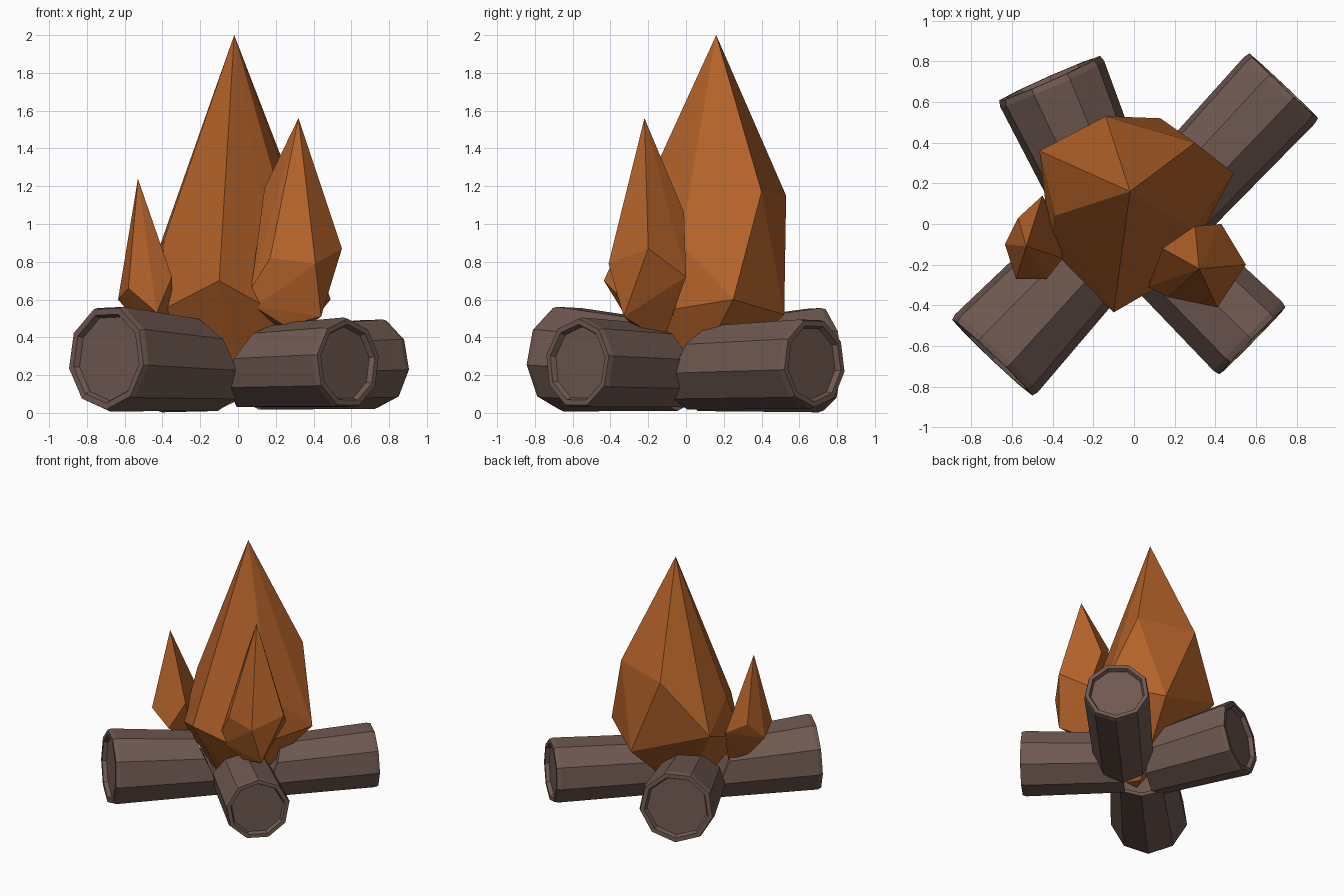
import bpy, bmesh, math
from mathutils import Vector

if "Cube" in bpy.data.objects:
    bpy.data.objects.remove(bpy.data.objects["Cube"])


def material(name, color):
    m = bpy.data.materials.new(name)
    m.diffuse_color = (*color, 1)
    m.use_nodes = True
    m.node_tree.nodes["Principled BSDF"].inputs["Base Color"].default_value = m.diffuse_color
    return m


WOOD = material("wood", (0.16, 0.10, 0.083))
FIRE = material("fire", (0.46, 0.125, 0.023))


def finish(bm, name, mat):
    bmesh.ops.recalc_face_normals(bm, faces=bm.faces[:])
    mesh = bpy.data.meshes.new(name)
    bm.to_mesh(mesh)
    bm.free()
    mesh.materials.append(mat)
    bpy.context.collection.objects.link(bpy.data.objects.new(name, mesh))


def log(name, outer, inner, r0, r1, phase, sides=9):
    """Faceted log: rimmed, sunken outer end and an inner end cut on a slant."""
    outer, inner = Vector(outer), Vector(inner)
    axis = inner - outer
    length = axis.length
    axis.normalize()
    side = axis.cross(Vector((0, 0, 1))).normalized()
    up = side.cross(axis).normalized()
    # (distance along the log, radius, slant of the ring)
    profile = [(0.03, r0 * 0.80, 0), (0.0, r0 * 0.85, 0), (0.0, r0 * 0.97, 0),
               (0.03, r0, 0), (length, r1, 0.5),
               (length, r1 * 0.85, 0.5), (length - 0.025, r1 * 0.8, 0.5)]
    bm = bmesh.new()
    rings = []
    for d, r, slant in profile:
        ring = []
        for i in range(sides):
            a = phase + math.tau * i / sides
            u = r * math.sin(a)
            ring.append(bm.verts.new(outer + axis * (d - slant * u)
                                     + side * r * math.cos(a) + up * u))
        rings.append(ring)
    for a, b in zip(rings, rings[1:]):
        for i in range(sides):
            j = (i + 1) % sides
            bm.faces.new((a[i], a[j], b[j], b[i]))
    bm.faces.new(rings[0])
    bm.faces.new(rings[-1])
    finish(bm, name, WOOD)


def flame(name, points):
    """Faceted flame wrapped around its tip, shoulder, belly and base points."""
    bm = bmesh.new()
    for p in points:
        bm.verts.new(p)
    bmesh.ops.convex_hull(bm, input=bm.verts[:])
    loose = [v for v in bm.verts if not v.link_faces]
    bmesh.ops.delete(bm, geom=loose, context='VERTS')
    finish(bm, name, FIRE)


# Four logs meeting near the middle
log("front_left_log", (-0.697, -0.655, 0.293), (-0.19, -0.12, 0.26), 0.284, 0.245, -0.14)
log("front_right_log", (0.582, -0.575, 0.263), (0.12, -0.12, 0.245), 0.243, 0.225, 0.16)
log("back_right_log", (0.735, 0.68, 0.265), (0.18, 0.09, 0.245), 0.243, 0.225, 0.5)
log("back_left_log", (-0.415, 0.715, 0.288), (-0.17, 0.16, 0.26), 0.284, 0.245, 0.5)

# Large central flame
flame("main_flame", [
    (-0.02, 0.16, 2.0),
    (-0.10, -0.435, 0.70), (-0.39, 0.04, 0.92), (-0.14, 0.53, 1.15),
    (0.30, 0.40, 1.17), (0.29, -0.03, 0.90),
    (0.49, 0.25, 0.60), (0.13, 0.52, 0.52), (-0.465, 0.36, 0.74),
    (-0.41, -0.12, 0.54), (0.22, -0.25, 0.52),
    (0.05, -0.03, 0.06), (-0.06, -0.04, 0.06), (-0.01, 0.06, 0.06)])

# Smaller flame on the right
flame("right_flame", [
    (0.32, -0.22, 1.56),
    (0.55, -0.20, 0.87), (0.41, -0.41, 0.79), (0.30, -0.01, 1.06),
    (0.14, -0.12, 1.19), (0.17, -0.36, 0.82),
    (0.43, 0.0, 0.72), (0.07, -0.31, 0.66), (0.09, -0.30, 0.56),
    (0.44, -0.33, 0.51), (0.25, -0.28, 0.46), (0.26, -0.12, 0.38)])

# Smallest flame on the left
flame("left_flame", [
    (-0.53, -0.11, 1.24),
    (-0.58, -0.27, 0.66), (-0.35, -0.17, 0.72), (-0.57, 0.03, 0.74),
    (-0.635, -0.10, 0.60), (-0.45, 0.14, 0.68), (-0.43, -0.27, 0.53),
    (-0.50, -0.10, 0.44), (-0.35, -0.04, 0.36)])
